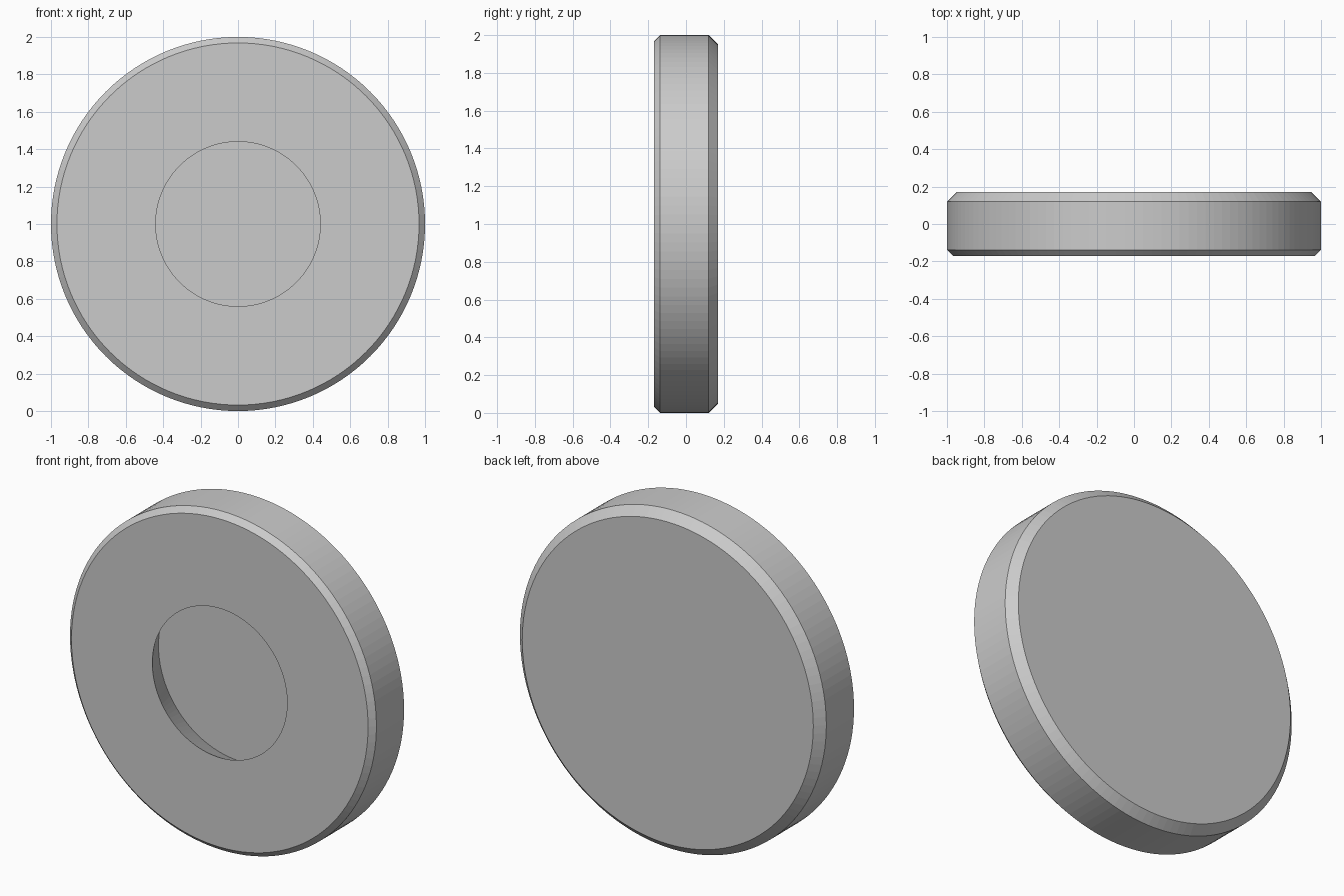
import bpy, bmesh, math

if "Cube" in bpy.data.objects:
    bpy.data.objects.remove(bpy.data.objects["Cube"])

SEGMENTS = 128

# One plain grey for the whole model
grey = bpy.data.materials.new("plain grey")
grey.diffuse_color = (0.6, 0.6, 0.6, 1)
grey.use_nodes = True
grey.node_tree.nodes["Principled BSDF"].inputs["Base Color"].default_value = grey.diffuse_color

# Half profile (radius, y) from the recess floor, round the rim, to the back
profile = [
    (0.54, 0.03),    # recess floor edge, slightly undercut
    (0.44, -0.17),   # recess mouth
    (0.968, -0.17),  # front face
    (1.0, -0.138),   # small front chamfer
    (1.0, 0.12),     # rim
    (0.95, 0.17),    # larger back chamfer
]


def lathe(name, points, material):
    """Spin a profile about the y axis and cap both ends."""
    bm = bmesh.new()
    rings = []
    for r, y in points:
        rings.append([bm.verts.new((r * math.cos(a), y, 1 + r * math.sin(a)))
                      for a in (2 * math.pi * i / SEGMENTS for i in range(SEGMENTS))])
    for a, b in zip(rings, rings[1:]):
        for i in range(SEGMENTS):
            j = (i + 1) % SEGMENTS
            bm.faces.new((a[i], a[j], b[j], b[i]))
    bm.faces.new(rings[0])
    bm.faces.new(rings[-1])
    bmesh.ops.recalc_face_normals(bm, faces=bm.faces[:])
    mesh = bpy.data.meshes.new(name)
    bm.to_mesh(mesh)
    bm.free()
    mesh.materials.append(material)
    obj = bpy.data.objects.new(name, mesh)
    bpy.context.collection.objects.link(obj)
    return obj


# Chamfered disc with a round recess in its front
lathe("recessed_disc", profile, grey)
